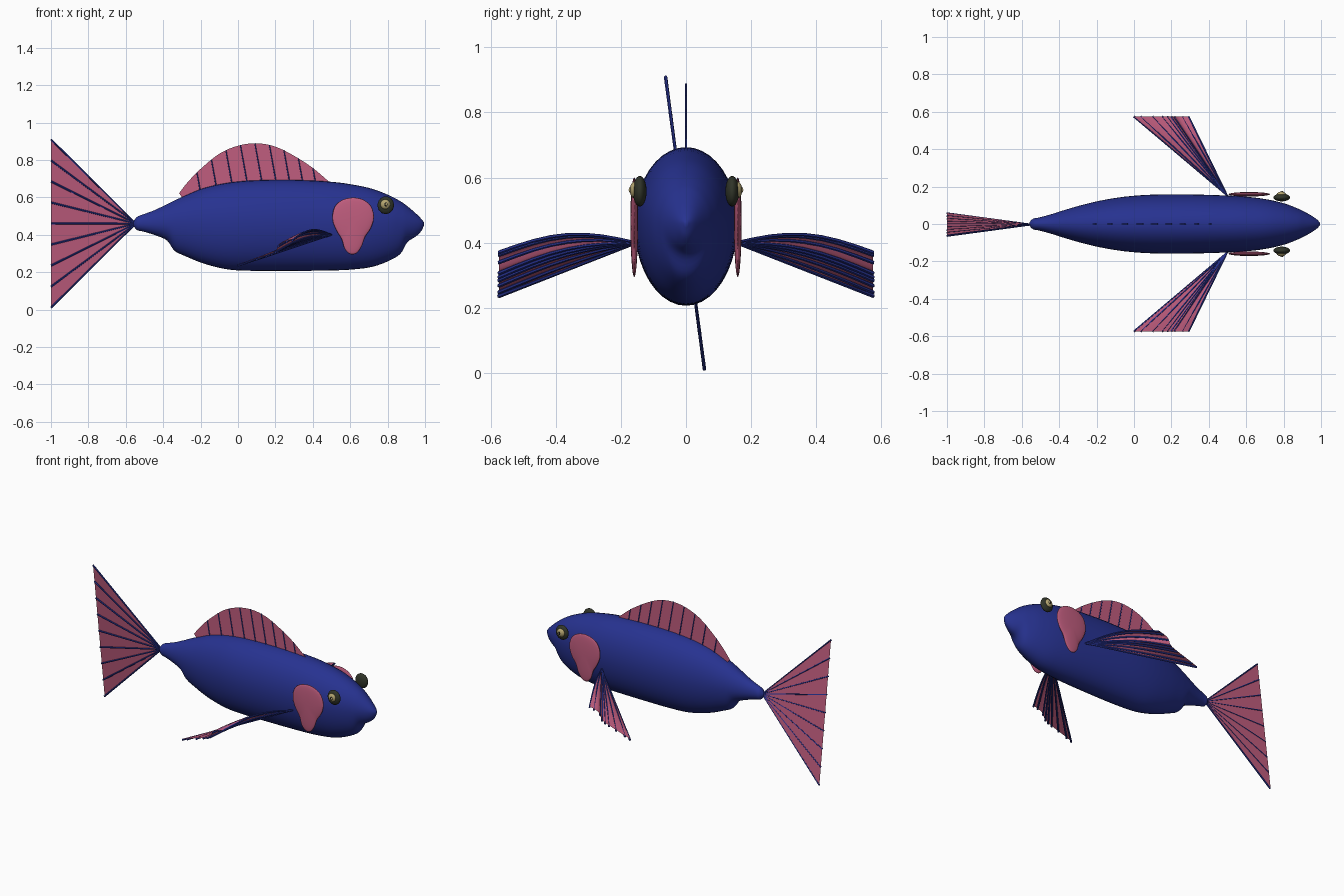
import bpy, math
from mathutils import Vector

if "Cube" in bpy.data.objects:
    bpy.data.objects.remove(bpy.data.objects["Cube"])


def mat(name, col):
    m = bpy.data.materials.new(name)
    m.diffuse_color = (*col, 1)
    m.use_nodes = True
    m.node_tree.nodes["Principled BSDF"].inputs["Base Color"].default_value = m.diffuse_color
    return m


BLUE = mat("deep blue", (0.02, 0.032, 0.28))
PINK = mat("fin pink", (0.53, 0.11, 0.21))
DARK = mat("dark olive", (0.03, 0.035, 0.022))
GOLD = mat("pale gold", (0.45, 0.37, 0.16))
BLACK = mat("black", (0.005, 0.005, 0.006))
CZ = 0.46  # height of the body axis


def make(name, verts, faces, material, smooth=True):
    me = bpy.data.meshes.new(name)
    me.from_pydata([tuple(v) for v in verts], [], faces)
    me.materials.append(material)
    ob = bpy.data.objects.new(name, me)
    bpy.context.collection.objects.link(ob)
    if smooth:
        for p in me.polygons:
            p.use_smooth = True
    return ob


def loft(rings, closed=True):
    """Joins equal-length rings into vertices and quads."""
    n = len(rings[0])
    verts = [v for r in rings for v in r]
    faces = [(i * n + j, i * n + (j + 1) % n, (i + 1) * n + (j + 1) % n, (i + 1) * n + j)
             for i in range(len(rings) - 1) for j in range(n if closed else n - 1)]
    return verts, faces


def spline(pts, sub):
    """Catmull-Rom curve through points of any dimension."""
    out = []
    for i in range(len(pts) - 1):
        p0, p1, p2, p3 = (pts[max(i - 1, 0)], pts[i], pts[i + 1], pts[min(i + 2, len(pts) - 1)])
        for k in range(sub):
            t = k / sub
            out.append(tuple(0.5 * (2 * b + (c - a) * t + (2 * a - 5 * b + 4 * c - d) * t * t
                                    + (3 * b - a - 3 * c + d) * t ** 3)
                             for a, b, c, d in zip(p0, p1, p2, p3)))
    return out + [tuple(pts[-1])]


def rays(name, paths, r0, r1):
    """Thin tapered six-sided rods along paths, joined in one object."""
    verts, faces = [], []
    for path in paths:
        path = [Vector(p) for p in path]
        d = (path[-1] - path[0]).normalized()
        a = d.orthogonal().normalized()
        b = d.cross(a)
        rings = []
        for i, p in enumerate(path):
            r = r0 + (r1 - r0) * i / (len(path) - 1)
            rings.append([p + r * (math.cos(k * math.pi / 3) * a + math.sin(k * math.pi / 3) * b)
                          for k in range(6)])
        v, f = loft(rings)
        last = len(v)
        f += [tuple(range(5, -1, -1)), tuple(range(last - 6, last))]
        faces += [tuple(i + len(verts) for i in q) for q in f]
        verts += v
    return make(name, verts, faces, BLUE, False)


# Body: stations of x, top, bottom, half width
stations = [
    (-0.56, 0.47, 0.45, 0.008), (-0.54, 0.495, 0.425, 0.028), (-0.51, 0.508, 0.418, 0.034),
    (-0.45, 0.53, 0.40, 0.05), (-0.38, 0.563, 0.37, 0.072), (-0.34, 0.583, 0.315, 0.084),
    (-0.28, 0.61, 0.285, 0.101), (-0.18, 0.65, 0.245, 0.125), (-0.05, 0.678, 0.214, 0.146),
    (0.1, 0.691, 0.207, 0.157), (0.3, 0.693, 0.207, 0.158), (0.5, 0.683, 0.209, 0.152),
    (0.62, 0.667, 0.215, 0.144), (0.72, 0.645, 0.229, 0.13), (0.81, 0.61, 0.262, 0.108),
    (0.87, 0.578, 0.30, 0.085), (0.905, 0.553, 0.36, 0.069), (0.95, 0.515, 0.39, 0.044),
    (0.98, 0.485, 0.42, 0.023), (0.995, 0.465, 0.452, 0.005)]
N = 40
rings = []
for x, top, bot, w in spline(stations, 4):
    ring = []
    for k in range(N):
        c, s = math.cos(2 * math.pi * k / N), math.sin(2 * math.pi * k / N)
        ring.append((x, -w * c, CZ + s * ((top - CZ) if s > 0 else (CZ - bot))))
    rings.append(ring)
v, f = loft(rings)
f = [q[::-1] for q in f]
f += [tuple(range(N)), tuple(range(len(v) - 1, len(v) - N - 1, -1))]
make("body", v, f, BLUE)


# Tail: flat fan leaning sideways, rays along its front side
def tail_point(t, h, off=0.0):
    z = (h - 0.5) * 0.9 * t
    return (-0.545 - 0.455 * t, -0.133 * z - off, CZ + z)


v, f = loft([[tail_point(t / 4, h / 16) for h in range(17)] for t in range(5)], False)
make("tail_fin", v, f, PINK, False)
rays("tail_rays", [[tail_point(0.0, i / 8, 0.003), tail_point(0.999, i / 8, 0.003)]
                   for i in range(9)], 0.004, 0.0055)

# Dorsal fin: arched sheet with backward leaning ribs
crest = spline([(-0.315, 0.622), (-0.27, 0.68), (-0.2, 0.752), (-0.1, 0.833), (0.0, 0.876), (0.1, 0.889),
                (0.2, 0.871), (0.3, 0.822), (0.4, 0.757), (0.485, 0.685)], 4)
base = [(-0.3 + 0.78 * i / (len(crest) - 1), 0.60 + 0.07 * math.sin(math.pi * i / (len(crest) - 1)))
        for i in range(len(crest))]
v, f = loft([[(x, 0, z) for x, z in base], [(x, 0, z) for x, z in crest]], False)
make("dorsal_fin", v, f, PINK, False)


def crest_height(x):
    for (xa, za), (xb, zb) in zip(crest, crest[1:]):
        if xa <= x <= xb:
            return za + (zb - za) * (x - xa) / (xb - xa)
    return 0.62


dorsal = []
for i in range(9):
    x = -0.22 + 0.0775 * i
    z = crest_height(x)
    dorsal.append([(x + 0.18 * (z - 0.62), 0, 0.62), (x, 0, z)])
rays("dorsal_rays", dorsal, 0.004, 0.003)

# Side fins: arched fans swept back, rays on the underside
edge = spline([(0.0, 0.242), (0.08, 0.268), (0.15, 0.29), (0.2, 0.312), (0.225, 0.355), (0.29, 0.376)], 4)


def side_point(t, k, side, drop=0.0):
    x, z = edge[k]
    s = k / (len(edge) - 1)
    bulge = 0.04 * math.sin(math.pi * t) * s ** 0.7
    return (0.5 + (x - 0.5) * t, side * (0.15 + 0.425 * t), 0.4 + (z - 0.4) * t + bulge - drop)


# Gill covers: lens-shaped plates with a narrow lower lobe
cover = spline([(0.615, 0.6), (0.665, 0.59), (0.71, 0.555), (0.727, 0.495), (0.71, 0.435), (0.68, 0.39),
                (0.662, 0.34), (0.635, 0.302), (0.6, 0.296), (0.57, 0.325), (0.555, 0.375), (0.525, 0.425),
                (0.505, 0.485), (0.517, 0.55), (0.56, 0.588), (0.615, 0.6)], 3)[:-1]


def ellipsoid(name, loc, scale, material):
    bpy.ops.mesh.primitive_uv_sphere_add(segments=24, ring_count=14, radius=1, location=loc,
                                         rotation=(math.pi / 2, 0, 0))
    ob = bpy.context.object
    ob.name = name
    ob.scale = (scale[0], scale[2], scale[1])
    ob.data.materials.append(material)
    bpy.ops.object.shade_smooth()


for side, tag in ((-1, "front"), (1, "back")):
    v, f = loft([[side_point(t / 10, k, side) for k in range(len(edge))] for t in range(11)], False)
    make("side_fin_" + tag, v, f, PINK)
    rays("side_fin_rays_" + tag,
         [[side_point(t / 8, round(i * (len(edge) - 1) / 8), side, 0.006 * t / 8) for t in range(9)]
          for i in range(9)], 0.004, 0.0065)

    cover_rings = []
    for i in range(1, 16):
        a = math.pi * i / 16
        r = math.sin(a)
        cover_rings.append([(0.615 + (x - 0.615) * r, side * 0.159 + 0.012 * math.cos(a), 0.47 + (z - 0.47) * r)
                            for x, z in cover])
    v, f = loft(cover_rings)
    n = len(cover)
    f = [q[::-1] for q in f] + [tuple(range(n)), tuple(range(len(v) - 1, len(v) - n - 1, -1))]
    make("gill_cover_" + tag, v, f, PINK)

    # Eyes: dark ball, gold iris, pupil and bright centre
    ellipsoid("eye_" + tag, (0.79, side * 0.142, 0.558), (0.044, 0.021, 0.047), DARK)
    ellipsoid("iris_" + tag, (0.788, side * 0.154, 0.562), (0.027, 0.019, 0.027), GOLD)
    ellipsoid("pupil_" + tag, (0.79, side * 0.162, 0.562), (0.014, 0.0125, 0.017), BLACK)
    ellipsoid("eye_spot_" + tag, (0.793, side * 0.17, 0.562), (0.006, 0.006, 0.008), GOLD)
